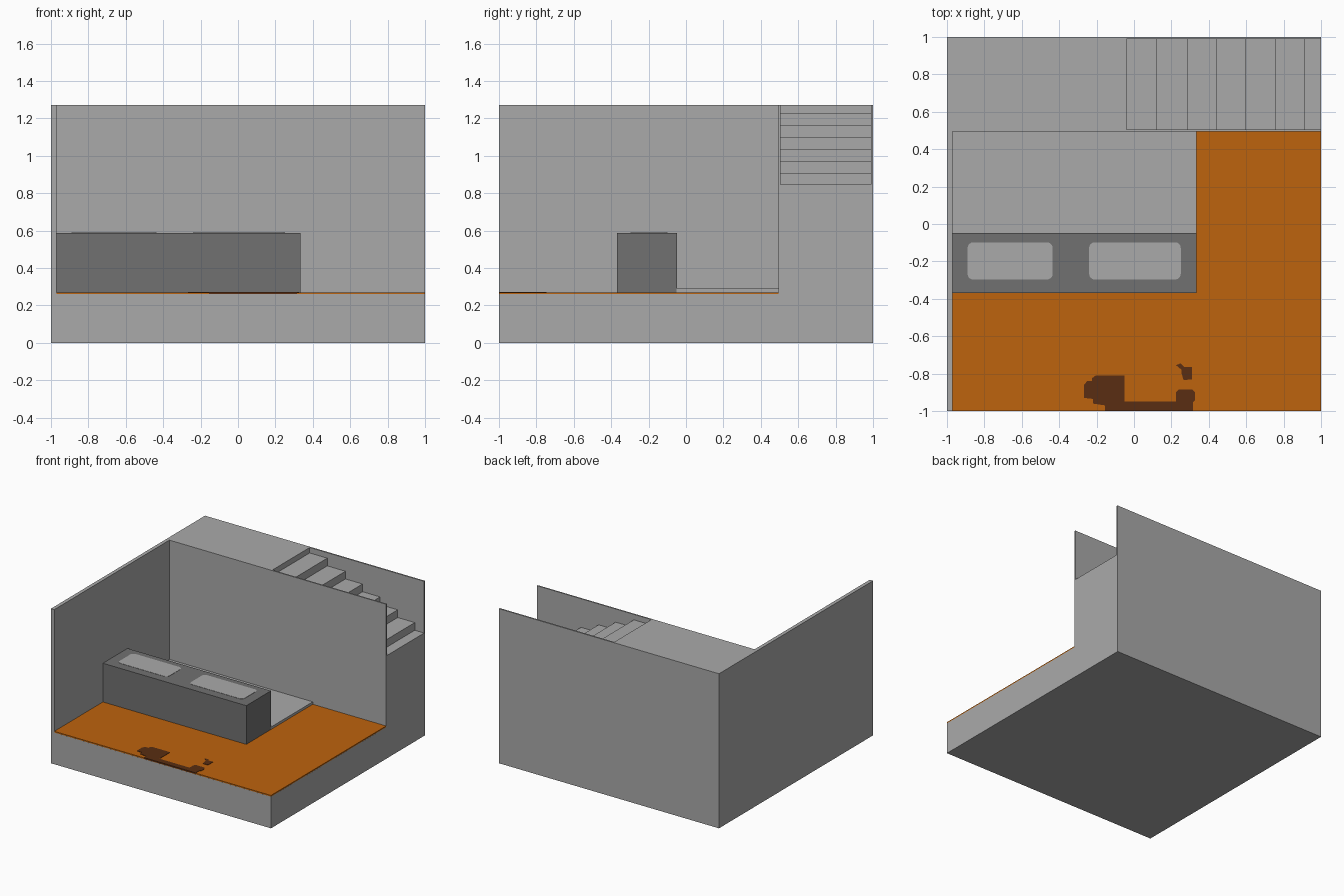
import bpy, bmesh, math

if "Cube" in bpy.data.objects:
    bpy.data.objects.remove(bpy.data.objects["Cube"])


def material(name, rgb):
    m = bpy.data.materials.new(name)
    m.diffuse_color = (*rgb, 1)
    m.use_nodes = True
    m.node_tree.nodes["Principled BSDF"].inputs["Base Color"].default_value = m.diffuse_color
    return m


GREY = material("light grey", (0.40, 0.40, 0.40))
DARK = material("dark grey", (0.165, 0.165, 0.165))
ORANGE = material("orange", (0.51, 0.125, 0.004))
BROWN = material("dark brown", (0.10, 0.027, 0.006))


def prism(name, outline, lo, hi, mat, axis="z"):
    """Extrude a 2D outline along z (outline in xy) or along y (outline in xz)."""
    def place(p, t):
        return (p[0], p[1], t) if axis == "z" else (p[0], t, p[1])
    bm = bmesh.new()
    a = [bm.verts.new(place(p, lo)) for p in outline]
    b = [bm.verts.new(place(p, hi)) for p in outline]
    bm.faces.new(a)
    bm.faces.new(b[::-1])
    n = len(a)
    for i in range(n):
        j = (i + 1) % n
        bm.faces.new((a[i], b[i], b[j], a[j]))
    bmesh.ops.recalc_face_normals(bm, faces=bm.faces)
    me = bpy.data.meshes.new(name)
    bm.to_mesh(me)
    bm.free()
    me.materials.append(mat)
    ob = bpy.data.objects.new(name, me)
    bpy.context.collection.objects.link(ob)
    return ob


def box(name, x0, x1, y0, y1, z0, z1, mat):
    return prism(name, [(x0, y0), (x1, y0), (x1, y1), (x0, y1)], z0, z1, mat)


def rounded_rect(x0, x1, y0, y1, r, seg=4):
    pts = []
    corners = [(x1 - r, y1 - r), (x0 + r, y1 - r), (x0 + r, y0 + r), (x1 - r, y0 + r)]
    for k, (cx, cy) in enumerate(corners):
        for i in range(seg + 1):
            t = math.pi / 2 * (k + i / seg)
            pts.append((cx + r * math.cos(t), cy + r * math.sin(t)))
    return pts


def cut(target, cutter):
    cutter.hide_render = True
    mod = target.modifiers.new("cut", "BOOLEAN")
    mod.operation = "DIFFERENCE"
    mod.solver = "EXACT"
    mod.object = cutter
    bpy.context.view_layer.objects.active = target
    bpy.ops.object.modifier_apply(modifier=mod.name)
    bpy.data.objects.remove(cutter)


# Room shell: solid block with the room and the stairwell cut out
shell = box("room_shell", -1, 1, -1, 1, 0, 1.27, GREY)
cut(shell, box("room_cutter", -0.97, 1.2, -1.2, 0.495, 0.26, 1.4, GREY))
edges = [-0.04, 0.12, 0.285, 0.44, 0.60, 0.76, 0.915, 1.2]
profile = [(edges[0], 1.4)]
for i in range(7):
    z = 1.225 - 0.0633 * i
    profile += [(edges[i], z), (edges[i + 1], z)]
profile.append((edges[-1], 1.4))
cut(shell, prism("stair_cutter", profile, 0.506, 0.988, GREY, "y"))

# Floor covering
box("floor", -0.97, 0.9995, -0.9995, 0.495, 0.259, 0.27, ORANGE)

# Raised platform behind the counter
box("platform", -0.97, 0.333, -0.05, 0.495, 0.265, 0.29, GREY)

# Counter with two inset-looking top panels
box("counter", -0.97, 0.333, -0.368, -0.048, 0.265, 0.588, DARK)
for i, (x0, x1) in enumerate([(-0.89, -0.435), (-0.24, 0.25)]):
    prism(f"counter_panel_{i + 1}", rounded_rect(x0, x1, -0.297, -0.098, 0.03),
          0.585, 0.590, GREY)

# Dark stain on the floor
stain = [(-0.155, -1), (0.315, -1), (0.315, -0.955), (0.327, -0.94), (0.327, -0.90),
         (0.312, -0.885), (0.24, -0.885), (0.225, -0.90), (0.225, -0.95), (-0.05, -0.95),
         (-0.05, -0.81), (-0.205, -0.81), (-0.225, -0.825), (-0.225, -0.84),
         (-0.25, -0.84), (-0.268, -0.86), (-0.268, -0.93), (-0.22, -0.935),
         (-0.22, -0.96), (-0.155, -0.97)]
prism("floor_stain", stain, 0.262, 0.2725, BROWN)
spot = [(0.225, -0.755), (0.25, -0.745), (0.27, -0.765), (0.31, -0.765), (0.31, -0.83),
        (0.265, -0.835), (0.255, -0.80), (0.255, -0.78)]
prism("stain_spot", spot, 0.265, 0.2725, BROWN)
